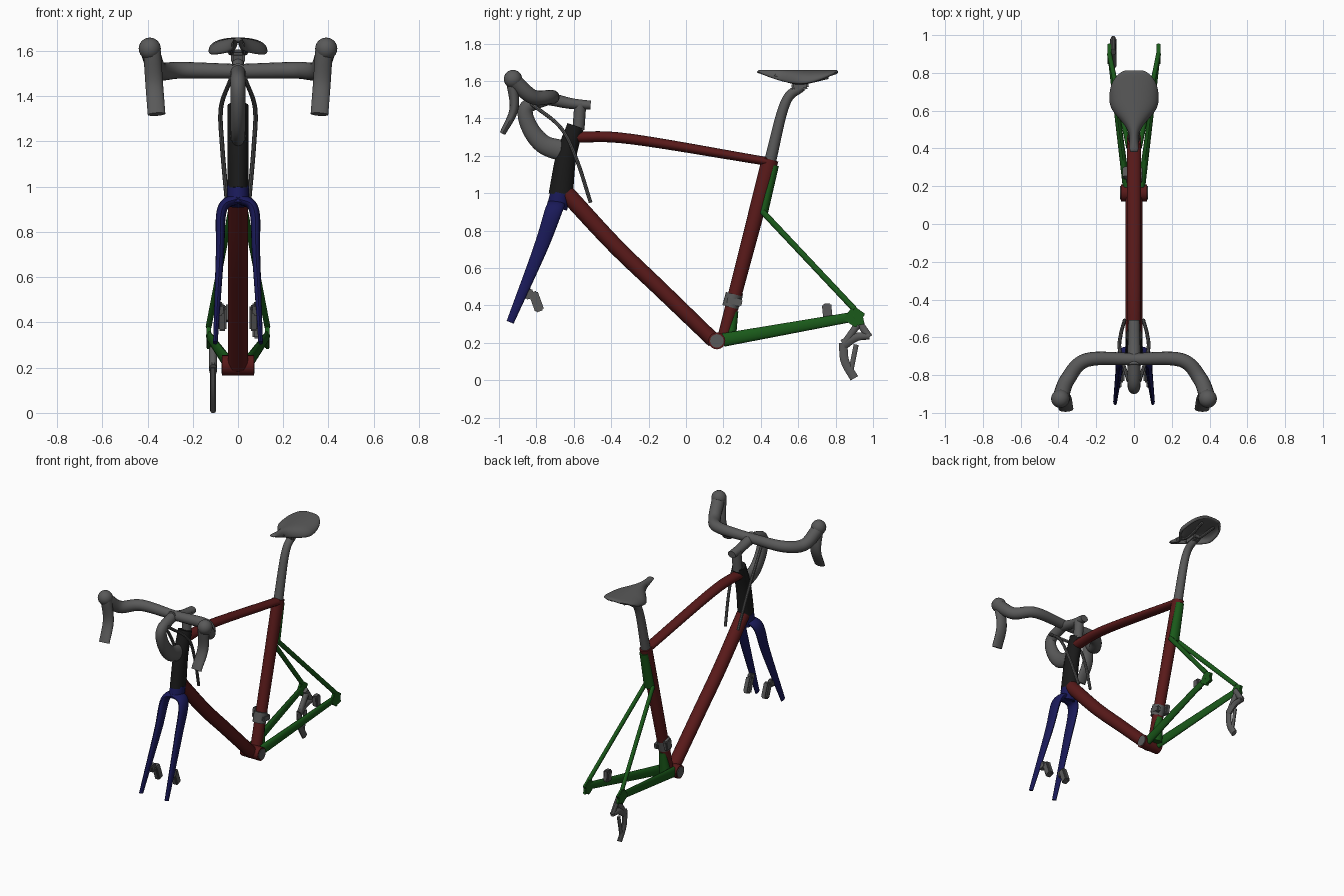
import bpy, bmesh, math
from mathutils import Vector

cube = bpy.data.objects.get("Cube")
if cube:
    bpy.data.objects.remove(cube, do_unlink=True)


def material(name, red, green, blue):
    mat = bpy.data.materials.new(name)
    mat.use_nodes = True
    mat.diffuse_color = (red, green, blue, 1)
    shader = mat.node_tree.nodes["Principled BSDF"]
    shader.inputs["Base Color"].default_value = mat.diffuse_color
    return mat


RED = material("dark red", .1, .01, .01)
GREEN = material("dark green", .01, .1, .01)
BLUE = material("dark blue", .01, .01, .1)
GREY = material("grey", .1, .1, .1)
BLACK = material("black", .01, .01, .01)
ACROSS, ALONG, UP = Vector((1, 0, 0)), Vector((0, 1, 0)), Vector((0, 0, 1))


def finish(name, bm, mat, mirror=False):
    """Turn a bmesh into a smooth-shaded object, mirrored across x if asked."""
    bmesh.ops.recalc_face_normals(bm, faces=bm.faces)
    mesh = bpy.data.meshes.new(name)
    bm.to_mesh(mesh)
    bm.free()
    mesh.materials.append(mat)
    mesh.shade_smooth()
    mesh.set_sharp_from_angle(angle=math.radians(40))
    obj = bpy.data.objects.new(name, mesh)
    bpy.context.scene.collection.objects.link(obj)
    if mirror:
        obj.modifiers.new("mirror", 'MIRROR')
    return obj


def spline(points, steps=8):
    """Smooth path that passes through every point."""
    first = points[0] * 2 - points[1]
    last = points[-1] * 2 - points[-2]
    points = [first] + points + [last]
    path = []
    for a, b, c, d in zip(points, points[1:], points[2:], points[3:]):
        start, end = (c - a) / 2, (d - b) / 2
        for i in range(steps):
            t = i / steps
            ease = t * t * (3 - 2 * t)
            path.append(b.lerp(c, ease) + start * t * (1 - t) ** 2 - end * t * t * (1 - t))
    return path + [points[-2]]


def taper(size, t):
    """A plain number stays constant, a pair blends from start to end."""
    if isinstance(size, tuple):
        return size[0] + (size[1] - size[0]) * t
    return size


def tube(name, mat, path, width, depth=None, ref=ACROSS, mirror=False, x=0, sides=16):
    """Sweep an ellipse, width along ref, through (y, z) or (x, y, z) points."""
    depth = depth or width
    path = spline([Vector(p if len(p) == 3 else (x, *p)) for p in path])
    total = sum((b - a).length for a, b in zip(path, path[1:]))
    bm = bmesh.new()
    rings, travelled = [], 0
    for i, centre in enumerate(path):
        before, after = path[max(i - 1, 0)], path[min(i + 1, len(path) - 1)]
        if i:
            travelled += (centre - before).length
        t = travelled / total
        forward = (after - before).normalized()
        side = (ref - forward * ref.dot(forward)).normalized()
        rise = forward.cross(side)
        ring = []
        for k in range(sides):
            angle = math.tau * k / sides
            offset = side * taper(width, t) * math.cos(angle) + rise * taper(depth, t) * math.sin(angle)
            ring.append(bm.verts.new(centre + offset))
        rings.append(ring)
    for ring, following in zip(rings, rings[1:]):
        for k in range(sides):
            bm.faces.new((ring[k - 1], ring[k], following[k], following[k - 1]))
    bm.faces.new(rings[0])
    bm.faces.new(rings[-1])
    return finish(name, bm, mat, mirror)


def ball(name, mat, centre, radius, mirror=False):
    bm = bmesh.new()
    bmesh.ops.create_uvsphere(bm, u_segments=20, v_segments=12, radius=radius)
    bmesh.ops.translate(bm, vec=centre, verts=bm.verts)
    return finish(name, bm, mat, mirror)


def block(name, mat, centre, size, tilt=0, mirror=False):
    """Bevelled box tilted about x."""
    bm = bmesh.new()
    bmesh.ops.create_cube(bm, size=1)
    bmesh.ops.scale(bm, vec=size, verts=bm.verts)
    bmesh.ops.bevel(bm, geom=bm.edges[:], offset=min(size) / 5, segments=2, affect='EDGES')
    cos, sin = math.cos(tilt), math.sin(tilt)
    for v in bm.verts:
        x, y, z = v.co
        v.co = Vector(centre) + Vector((x, y * cos - z * sin, y * sin + z * cos))
    return finish(name, bm, mat, mirror)


# Main frame
tube("top_tube", RED, [(-.6, 1.3), (-.3, 1.29), (.43, 1.17)], .037, (.03, .023))
tube("down_tube", RED, [(-.64, 1), (-.38, .72), (-.13, .48), (.15, .21)], .044, (.045, .04))
tube("seat_tube", RED, [(.45, 1.18), (.2, .22)], .038, (.045, .034))
tube("head_tube", BLACK, [(-.59, 1.36), (-.64, 1.2), (-.67, .99)], .046, (.046, .065))

# Bottom bracket
hub = Vector((0, .165, .21))
for name, mat, half, radius in (("bottom_bracket_shell", RED, .07, .045),
                                ("bottom_bracket_axle", GREY, .074, .036)):
    tube(name, mat, [hub - ACROSS * half, hub + ACROSS * half], radius, ref=UP, sides=24)

# Fork
tube("fork_crown", BLUE, [(-.67, 1), (-.69, .92)], .048, .055)
tube("fork_leg", BLUE, [(0, -.69, .95), (.07, -.71, .9), (.08, -.78, .7), (.1, -.94, .31)],
     (.05, .02), (.024, .01), ref=ALONG, mirror=True)
block("front_brake", GREY, (.07, -.8, .42), (.04, .05, .11), .35, True)
block("front_brake_mount", GREY, (.08, -.84, .46), (.03, .05, .05), .3, True)

# Rear triangle
axle_end = Vector((.13, .9, .34))
tube("chain_stay", GREEN, [(.04, .2, .215), axle_end], (.02, .011), (.036, .026), mirror=True)
tube("seat_stay", GREEN, [(.03, .41, .9), axle_end + UP * .04], .013, .016, mirror=True)
block("dropout", GREEN, axle_end, (.02, .08, .09), -.6, True)
block("dropout_tip", GREEN, axle_end + ALONG * .03 - UP * .02, (.02, .04, .05), .2, True)
tube("stay_fairing", GREEN, [(.47, 1.15), (.41, .89)], (.03, .038), .027)
tube("stay_yoke", GREEN, [(.26, .37), (.23, .2)], (.025, .042), (.02, .035))
block("rear_brake", GREY, (.085, .755, .37), (.04, .05, .08), .1)

# Front gear changer
tube("front_changer_band", GREY, [(.237, .39), (.256, .46)], .044)
block("front_changer_body", GREY, (-.045, .27, .44), (.03, .06, .07), -.2)
block("front_changer_clamp", GREY, (.03, .26, .42), (.03, .08, .04), -.2)

# Rear gear changer
for name, path, width, depth in (
        ("hanger", [(.91, .33), (.98, .23)], .014, .02),
        ("linkage", [(.98, .235), (.91, .23), (.84, .19)], .018, (.018, .03)),
        ("inner_link", [(.92, .3), (.85, .2)], .018, .02),
        ("cage", [(.84, .2), (.85, .1), (.9, .01)], .013, .024),
        ("cage_plate", [(.91, .19), (.88, .04)], .01, .014)):
    tube("rear_changer_" + name, GREY, path, width, depth, x=-.11, sides=10)

# Stem, handlebar and levers
tube("steerer", GREY, [(-.575, 1.34), (-.565, 1.48)], .032)
tube("stem", GREY, [(-.51, 1.47), (-.62, 1.48), (-.75, 1.51)], (.03, .036), (.024, .036))
tube("handlebar", GREY, [(0, -.715, 1.51), (.25, -.72, 1.515), (.35, -.82, 1.515), (.39, -.92, 1.6)],
     (.032, .043), ref=UP, mirror=True)
ball("grip_knob", GREY, (.39, -.925, 1.61), .049, True)
tube("brake_lever", GREY, [(.38, -.93, 1.6), (.37, -.92, 1.45), (.36, -.98, 1.32)],
     .039, (.032, .016), mirror=True)

# Cables
tube("cable_loop", GREY, [(-.72, 1.51), (-.85, 1.46), (-.84, 1.36), (-.76, 1.26), (-.63, 1.22)],
     .034, (.032, .058))
tube("thin_cable", GREY, [(.03, -.83, 1.48), (.075, -.67, 1.35), (.07, -.585, 1.18), (.05, -.51, .95)],
     .01, mirror=True, sides=8)

# Seat post and clamp
tube("seat_post", GREY, [(.445, 1.15), (.53, 1.48), (.62, 1.57)], (.032, .025))
block("saddle_clamp", GREY, (0, .61, 1.575), (.06, .09, .05), .2)
tube("saddle_rail", GREY, [(.02, .47, 1.63), (.03, .6, 1.59), (.05, .76, 1.62)], .01, mirror=True, sides=8)

# Saddle: narrow nose, flared wings that droop, rounded tail
bm = bmesh.new()
rows = []
for i in range(13):
    s = i / 12
    flare = min(max((s - .2) / .4, 0), 1)
    tail = max((s - .7) / .3, 0)
    half = (.025 + .11 * flare * flare * (3 - 2 * flare)) * math.sqrt(1 - .8 * tail * tail)
    droop = .01 + .065 * math.sin(math.pi * s)
    row = []
    for k in range(-4, 5):
        x = half * math.sin(math.pi * k / 8)
        row.append(bm.verts.new((x, .38 + .435 * s, 1.66 - droop * (k / 4) ** 2)))
    rows.append(row)
for row, following in zip(rows, rows[1:]):
    for k in range(8):
        bm.faces.new((row[k], row[k + 1], following[k + 1], following[k]))
saddle = finish("saddle", bm, GREY)
shell = saddle.modifiers.new("thickness", 'SOLIDIFY')
shell.thickness = .022
shell.offset = -math.copysign(1, saddle.data.polygons[0].normal.z)
saddle.modifiers.new("rounding", 'SUBSURF').levels = 2
